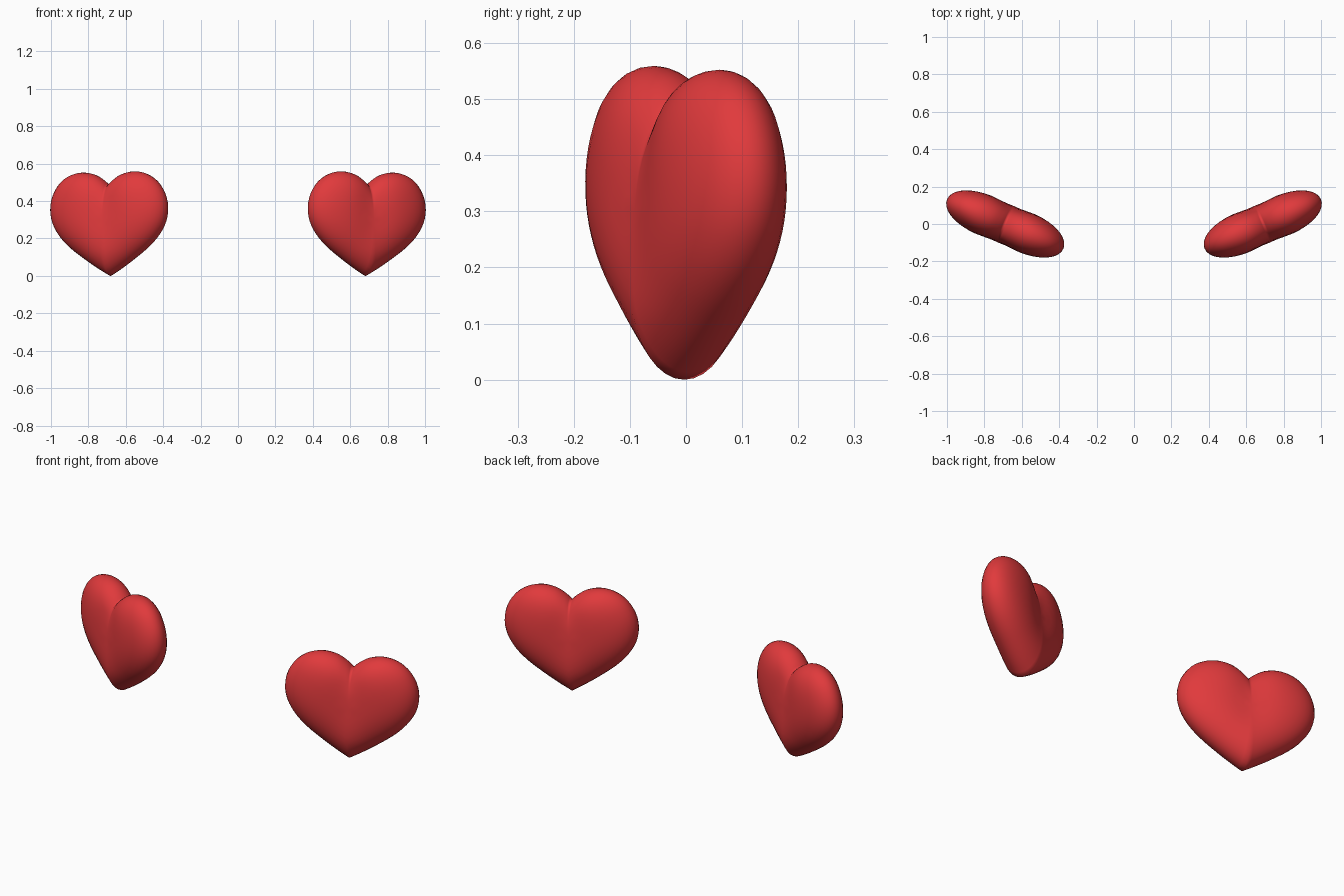
import bpy, bmesh, math
from mathutils import Matrix, Vector

if "Cube" in bpy.data.objects:
    bpy.data.objects.remove(bpy.data.objects["Cube"])

red = bpy.data.materials.new("red")
red.diffuse_color = (0.75, 0.042, 0.045, 1)
red.use_nodes = True
red.node_tree.nodes["Principled BSDF"].inputs["Base Color"].default_value = red.diffuse_color

# Right half of the heart outline, from the cleft down to the tip (x, z)
HALF = [(0, .485), (.03, .513), (.08, .543), (.15, .556), (.22, .542),
        (.28, .502), (.323, .435), (.338, .36), (.325, .285), (.285, .215),
        (.225, .153), (.15, .096), (.07, .042), (0, 0)]
CENTRE = Vector((0, .3))
DEPTH = .115
RINGS = 12


def smooth_path(points, steps=3):
    """Catmull-Rom curve through the points, with sharp ends."""
    pts = [Vector(p) for p in points]
    pts = [2 * pts[0] - pts[1]] + pts + [2 * pts[-1] - pts[-2]]
    out = []
    for a, b, c, d in zip(pts, pts[1:], pts[2:], pts[3:]):
        for i in range(steps):
            t = i / steps
            out.append(.5 * (2 * b + (c - a) * t + (2 * a - 5 * b + 4 * c - d) * t * t
                             + (3 * b - a - 3 * c + d) * t ** 3))
    return out + [pts[-2]]


def thickness(s, p):
    """Rounded depth, pinched along the seam between the lobes."""
    upper = min(1, max(0, (p.y - .12) / .3))
    waist = 1 - .22 * upper * math.exp(-(p.x / .09) ** 2)
    return DEPTH * math.sqrt(max(0, 1 - s ** 3)) * waist


def make_heart(name, side):
    half = smooth_path(HALF)
    outline = half + [Vector((-p.x, p.y)) for p in half[-2:0:-1]]
    n = len(outline)
    place = (Matrix.Diagonal((side, 1, 1, 1))
             @ Matrix.Translation((.681, -.003, 0))
             @ Matrix.Rotation(math.radians(23), 4, 'Z')
             @ Matrix.Rotation(math.radians(1.3), 4, 'Y'))
    bm = bmesh.new()

    def vert(p, y):
        return bm.verts.new(place @ Vector((p.x, y, p.y)))

    # Nested heart rings swell from the rim to the middle of each face
    rim = [vert(p, 0) for p in outline]
    for face in (-1, 1):
        previous = rim
        for r in range(RINGS - 1, 0, -1):
            s = math.sin(r / RINGS * math.pi / 2)
            ring = []
            for p in outline:
                q = CENTRE + (p - CENTRE) * s
                ring.append(vert(q, face * thickness(s, q)))
            for i in range(n):
                j = (i + 1) % n
                bm.faces.new((previous[i], previous[j], ring[j], ring[i]))
            previous = ring
        middle = vert(CENTRE, face * thickness(0, CENTRE))
        for i in range(n):
            bm.faces.new((previous[i], previous[(i + 1) % n], middle))
    bmesh.ops.recalc_face_normals(bm, faces=bm.faces)
    for f in bm.faces:
        f.smooth = True
    mesh = bpy.data.meshes.new(name)
    bm.to_mesh(mesh)
    bm.free()
    mesh.materials.append(red)
    bpy.context.collection.objects.link(bpy.data.objects.new(name, mesh))


# A mirrored pair of hearts
make_heart("right_heart", 1)
make_heart("left_heart", -1)
